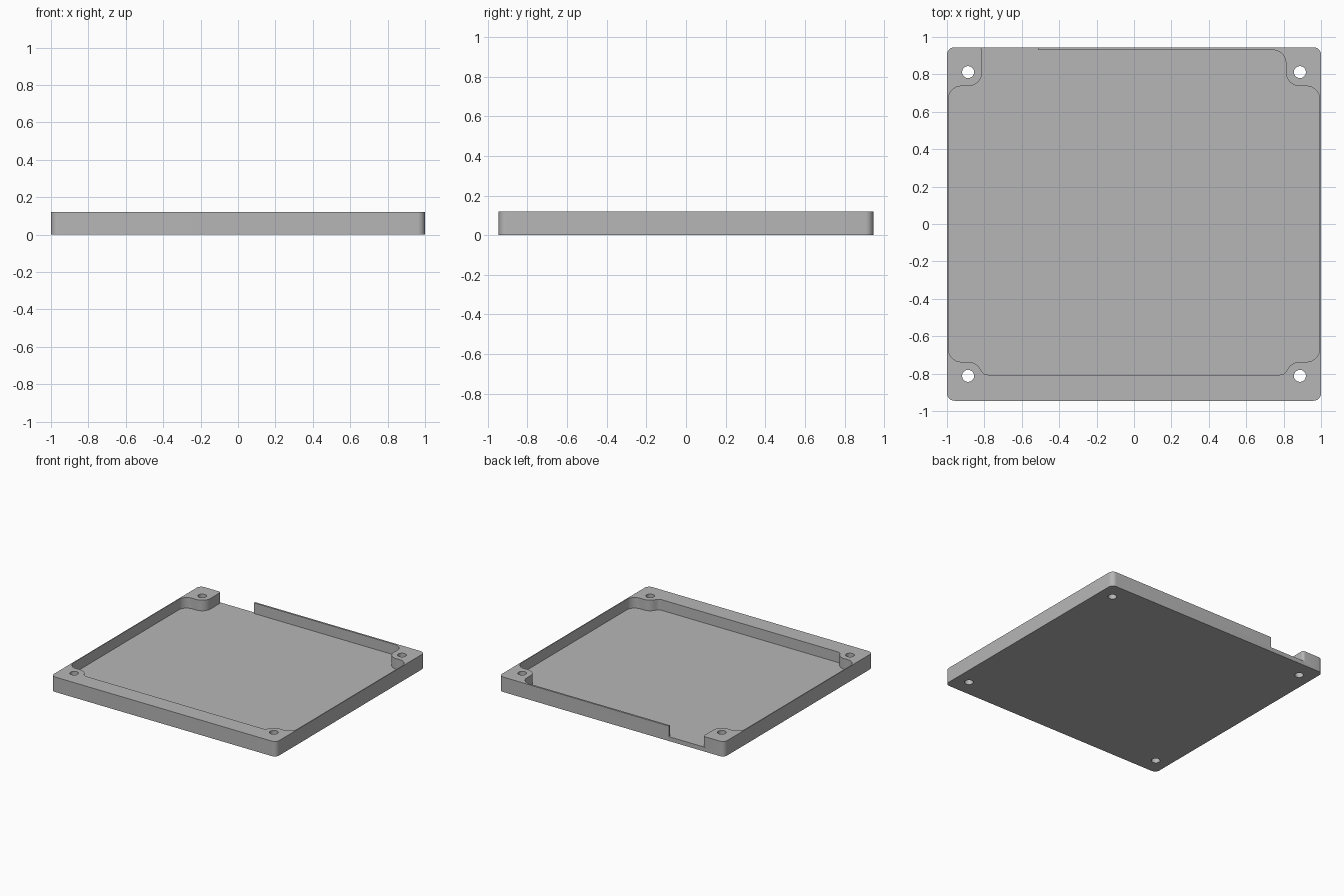
import bpy, bmesh
from math import cos, sin, radians

cube = bpy.data.objects.get("Cube")
if cube:
    bpy.data.objects.remove(cube, do_unlink=True)

HALF_X, HALF_Y, HEIGHT, FLOOR = 1.0, 0.945, 0.12, 0.035
HOLE_X, HOLE_Y, HOLE_R = 0.887, 0.812, 0.032
BOSS_R, SIDE = 0.075, 0.993
BACK, FRONT = 0.93, -0.806

grey = bpy.data.materials.new("plain grey")
grey.use_nodes = True
grey.diffuse_color = (0.47, 0.47, 0.47, 1)
grey.node_tree.nodes["Principled BSDF"].inputs["Base Color"].default_value = grey.diffuse_color


def arc(cx, cy, r, start, end, steps=10):
    angles = [radians(start + (end - start) * i / steps) for i in range(steps + 1)]
    return [(cx + r * cos(a), cy + r * sin(a)) for a in angles]


def mirrored(points):
    return [(-x, y) for x, y in reversed(points)]


def prism(name, outline, bottom, top):
    bm = bmesh.new()
    base = bm.faces.new([bm.verts.new((x, y, bottom)) for x, y in outline])
    grown = bmesh.ops.extrude_face_region(bm, geom=[base])["geom"]
    verts = [v for v in grown if isinstance(v, bmesh.types.BMVert)]
    bmesh.ops.translate(bm, verts=verts, vec=(0, 0, top - bottom))
    bmesh.ops.recalc_face_normals(bm, faces=bm.faces)
    mesh = bpy.data.meshes.new(name)
    bm.to_mesh(mesh)
    bm.free()
    mesh.materials.append(grey)
    obj = bpy.data.objects.new(name, mesh)
    bpy.context.collection.objects.link(obj)
    return obj


def cut(target, cutter):
    cutter.hide_render = True
    mod = target.modifiers.new("cut", "BOOLEAN")
    mod.operation, mod.solver, mod.object = "DIFFERENCE", "EXACT", cutter
    bpy.context.view_layer.objects.active = target
    bpy.ops.object.modifier_apply(modifier=mod.name)
    bpy.data.objects.remove(cutter, do_unlink=True)


# Solid block with rounded corners
r = 0.04
half = arc(HALF_X - r, r - HALF_Y, r, -90, 0) + arc(HALF_X - r, HALF_Y - r, r, 0, 90)
tray = prism("tray", half + mirrored(half), 0, HEIGHT)

# Pocket outline, curving around the four screw bosses
fillet = 0.07
front_boss = (arc(0.781, FRONT + 0.04, 0.04, -90, -35, 5)
              + arc(HOLE_X, HOLE_Y * -1, BOSS_R, 145, 90)
              + arc(SIDE - fillet, -HOLE_Y + BOSS_R + fillet, fillet, -90, 0))
side_curve = (arc(SIDE - fillet, HOLE_Y - BOSS_R - fillet, fillet, 0, 90)
              + arc(HOLE_X, HOLE_Y, BOSS_R, 270, 180))
back_corner = arc(HOLE_X - BOSS_R - fillet, BACK - fillet, fillet, 0, 90)

# Opening through the back wall beside one boss
edge = HOLE_X - BOSS_R
opening = [(-0.51, BACK), (-0.51, HALF_Y + 0.1), (0.02 - edge, HALF_Y + 0.1)]
opening = opening[:2] + [(-edge - 0.02, HALF_Y + 0.1)] + arc(-edge - 0.02, HALF_Y - 0.02, 0.02, 90, 0, 6)
pocket = (front_boss + side_curve + back_corner + opening
          + mirrored(side_curve) + mirrored(front_boss))
cut(tray, prism("pocket_cutter", pocket, FLOOR, HEIGHT + 0.1))

# Screw holes
for sx in (-1, 1):
    for sy in (-1, 1):
        circle = arc(sx * HOLE_X, sy * HOLE_Y, HOLE_R, 0, 360, 32)[:-1]
        cut(tray, prism("hole_cutter", circle, -0.1, HEIGHT + 0.1))

bpy.ops.object.select_all(action="DESELECT")
tray.select_set(True)
bpy.context.view_layer.objects.active = tray
bpy.ops.object.shade_smooth_by_angle(angle=radians(30))
